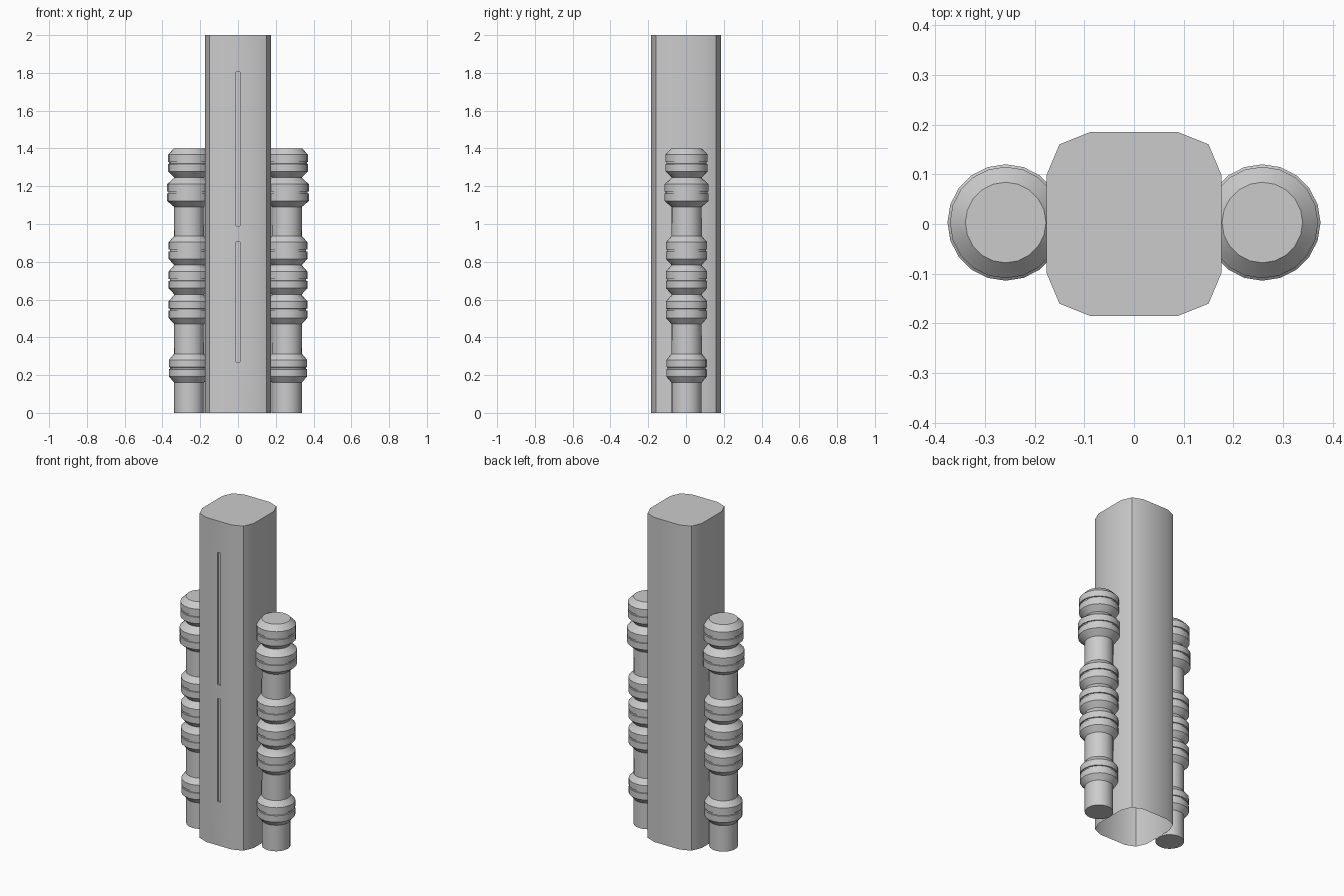
import bpy, bmesh, math

if "Cube" in bpy.data.objects:
    bpy.data.objects.remove(bpy.data.objects["Cube"])


def finish(name, bm):
    mesh = bpy.data.meshes.new(name)
    bmesh.ops.recalc_face_normals(bm, faces=bm.faces)
    bm.to_mesh(mesh)
    bm.free()
    obj = bpy.data.objects.new(name, mesh)
    bpy.context.collection.objects.link(obj)
    return obj


def activate(obj):
    bpy.ops.object.select_all(action='DESELECT')
    obj.select_set(True)
    bpy.context.view_layer.objects.active = obj


def prism(name, outline, height):
    bm = bmesh.new()
    face = bm.faces.new([bm.verts.new((x, y, 0)) for x, y in outline])
    res = bmesh.ops.extrude_face_region(bm, geom=[face], use_keep_orig=True)
    top = [v for v in res['geom'] if isinstance(v, bmesh.types.BMVert)]
    bmesh.ops.translate(bm, verts=top, vec=(0, 0, height))
    return finish(name, bm)


def lathe(name, profile, cx, cy, sides=20):
    bm = bmesh.new()
    rings = []
    for r, z in profile:
        rings.append([bm.verts.new((cx + r * math.cos(2 * math.pi * i / sides),
                                    cy + r * math.sin(2 * math.pi * i / sides), z))
                      for i in range(sides)])
    for a, b in zip(rings, rings[1:]):
        for i in range(sides):
            j = (i + 1) % sides
            bm.faces.new((a[i], a[j], b[j], b[i]))
    bm.faces.new(rings[0])
    bm.faces.new(rings[-1])
    return finish(name, bm)


# Central column with chamfered corners
quarter = [(0.176, 0.098), (0.15, 0.16), (0.088, 0.185)]
outline = (quarter + [(-x, y) for x, y in reversed(quarter)]
           + [(-x, -y) for x, y in quarter] + [(x, -y) for x, y in reversed(quarter)])
column = prism("column", outline, 2.0)

# Two thin vertical slots in the front face
for z0, z1 in ((0.27, 0.905), (0.99, 1.805)):
    bpy.ops.mesh.primitive_cube_add(size=1, location=(0, -0.185, (z0 + z1) / 2))
    cutter = bpy.context.object
    cutter.name = "slot_cutter"
    cutter.scale = (0.02, 0.02, z1 - z0)
    cutter.hide_render = True
    activate(column)
    mod = column.modifiers.new("slot", 'BOOLEAN')
    mod.operation = 'DIFFERENCE'
    mod.solver = 'EXACT'
    mod.object = cutter
    bpy.ops.object.modifier_apply(modifier=mod.name)
    bpy.data.objects.remove(cutter)

# The column is open underneath
bm = bmesh.new()
bm.from_mesh(column.data)
bmesh.ops.delete(bm, geom=[f for f in bm.faces if all(v.co.z < 1e-4 for v in f.verts)],
                 context='FACES_ONLY')
bm.to_mesh(column.data)
bm.free()

# Ribbed side posts: shaft with grooved collars (bottom z, rim radius)
shaft = 0.08
collars = [(0.16, 0.107), (0.47, 0.109), (0.628, 0.109), (0.783, 0.109),
           (1.09, 0.117), (1.247, 0.112)]
profile = [(shaft, 0)]
for z, r in collars:
    profile += [(shaft, z), (r, z + 0.032), (r, z + 0.071), (r - 0.006, z + 0.072),
                (r - 0.006, z + 0.081), (r, z + 0.082), (r, z + 0.121), (shaft + 0.001, z + 0.153)]
posts = [lathe("left_post", profile, -0.258, 0.003),
         lathe("right_post", profile, 0.258, 0.003)]

# Smooth shading with sharp edges kept
for obj in [column] + posts:
    activate(obj)
    bpy.ops.object.shade_smooth_by_angle(angle=math.radians(30))
